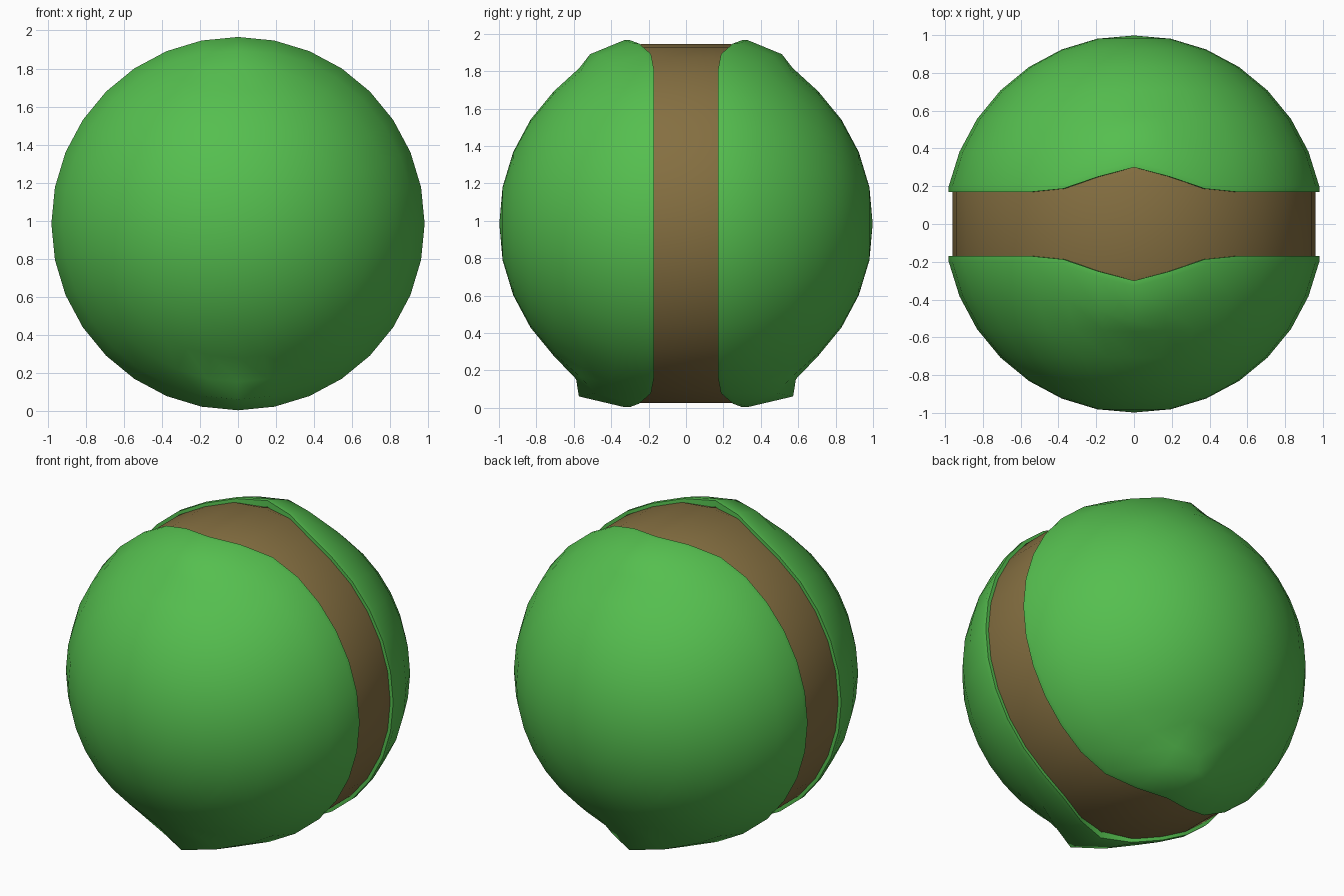
import bpy, bmesh
from math import sin, cos, pi

if "Cube" in bpy.data.objects:
    bpy.data.objects.remove(bpy.data.objects["Cube"])

SEG = 32
ZC = 0.985


def material(name, color):
    m = bpy.data.materials.new(name)
    m.diffuse_color = (*color, 1)
    m.use_nodes = True
    m.node_tree.nodes["Principled BSDF"].inputs["Base Color"].default_value = m.diffuse_color
    return m


def revolve(name, profile, mat, warp=None, pole=None, angle=35):
    """Spin (y, radius) points around the y axis; warp(ring, seg) gives offsets in y and radius."""
    bm = bmesh.new()
    rings = []
    for r, (y, rad) in enumerate(profile):
        ring = []
        for s in range(SEG):
            a = 2 * pi * s / SEG
            dy, dr = warp(r, s) if warp else (0, 0)
            ring.append(bm.verts.new(((rad + dr) * sin(a), y + dy, ZC + (rad + dr) * cos(a))))
        rings.append(ring)
    for a, b in zip(rings, rings[1:]):
        for s in range(SEG):
            t = (s + 1) % SEG
            bm.faces.new((a[s], a[t], b[t], b[s]))
    if pole is not None:
        tip = bm.verts.new((0, pole, ZC))
        for s in range(SEG):
            bm.faces.new((rings[-1][s], rings[-1][(s + 1) % SEG], tip))
    bmesh.ops.recalc_face_normals(bm, faces=bm.faces[:])
    me = bpy.data.meshes.new(name)
    bm.to_mesh(me)
    bm.free()
    me.materials.append(mat)
    ob = bpy.data.objects.new(name, me)
    bpy.context.collection.objects.link(ob)
    bpy.ops.object.select_all(action='DESELECT')
    ob.select_set(True)
    bpy.context.view_layer.objects.active = ob
    bpy.ops.object.shade_smooth_by_angle(angle=angle * pi / 180)
    return ob


green = material("shell_green", (0.091, 0.52, 0.078))
brown = material("band_brown", (0.235, 0.16, 0.053))

# Outward bulge of the shell edge near the top and bottom, by steps from the centre line
RIM = [0.13, 0.08, 0.017]
TOP = [0.13, 0.08, 0.015]
BOTTOM = [0.19, 0.10, 0.02]


def bulge(ring, s):
    top = min(s, SEG - s)
    bottom = abs(s - SEG // 2)
    d = min(top, bottom)
    if d > 2 or ring > 4:
        return 0, 0
    if ring < 3:
        return RIM[d], 0
    if ring == 3:
        return (TOP[d], (-0.018, -0.008, 0)[d]) if top < bottom else (BOTTOM[d], 0)
    return ((0.015, 0.008, 0) if top < bottom else (0.032, 0.015, 0))[d], 0


# Two half shells: inner lip, rim, then sphere rings to the pole
profile = [(0.17, 0.94), (0.17, 0.981), (0.2, 0.981)]
profile += [(sin(k * pi / 16), cos(k * pi / 16)) for k in range(2, 8)]
back = revolve("back_shell", profile, green, bulge, pole=0.998, angle=60)
front = back.copy()
front.data = back.data.copy()
front.name = "front_shell"
bpy.context.collection.objects.link(front)
bm = bmesh.new()
bm.from_mesh(front.data)
for v in bm.verts:
    v.co.y *= -1
bmesh.ops.reverse_faces(bm, faces=bm.faces[:])
bm.to_mesh(front.data)
bm.free()

# Inner band, tapering where it is hidden inside the shells
revolve("centre_band", [(-0.37, 0.91), (-0.24, 0.96), (0.24, 0.96), (0.37, 0.91)], brown)
